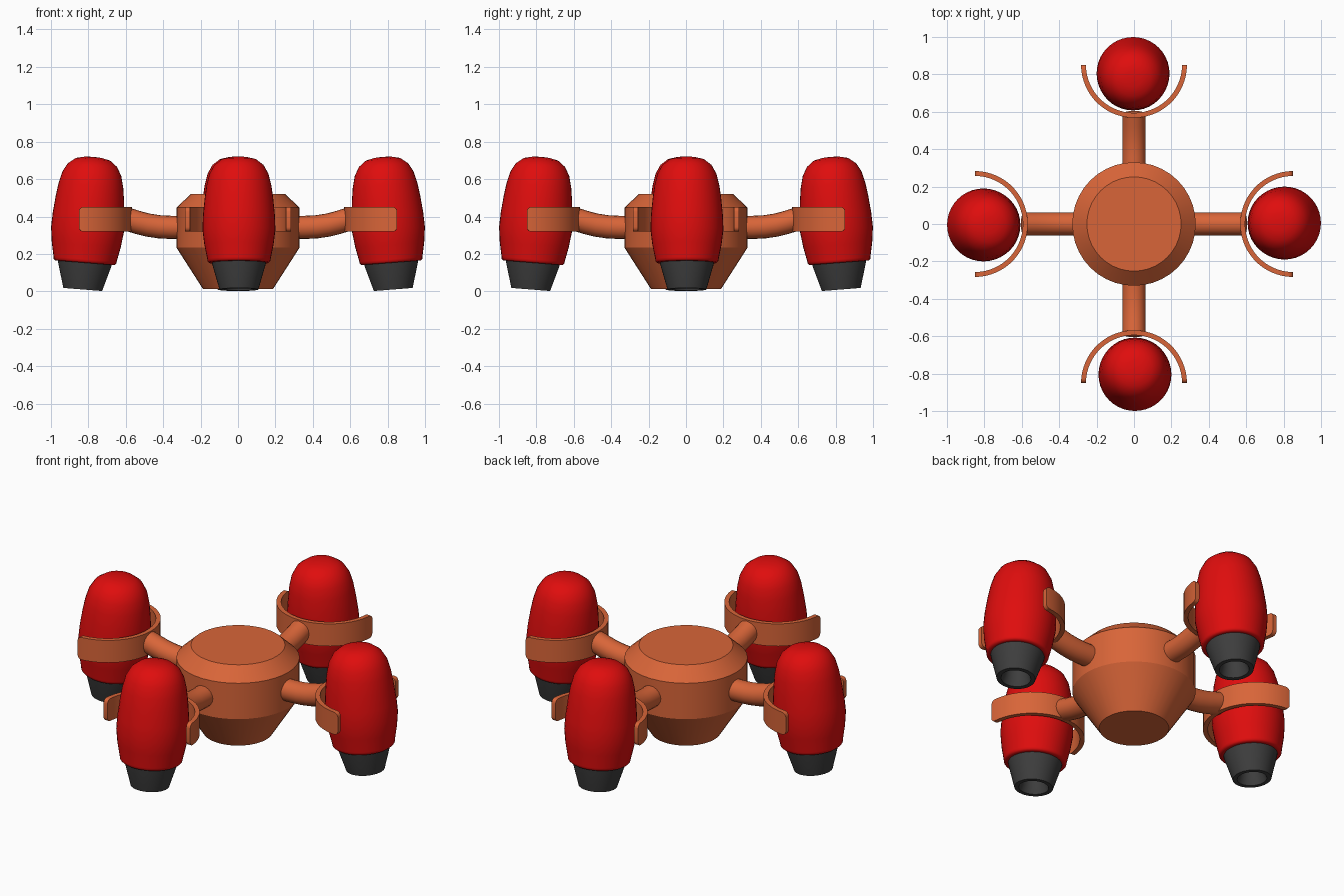
import bpy, bmesh, math
from mathutils import Matrix, Vector

if "Cube" in bpy.data.objects:
    bpy.data.objects.remove(bpy.data.objects["Cube"])


def material(name, rgb):
    m = bpy.data.materials.new(name)
    m.diffuse_color = (*rgb, 1)
    m.use_nodes = True
    m.node_tree.nodes["Principled BSDF"].inputs["Base Color"].default_value = m.diffuse_color
    return m


ORANGE = material("burnt orange", (0.69, 0.13, 0.04))
RED = material("bright red", (0.74, 0.004, 0.004))
GREY = material("dark grey", (0.048, 0.048, 0.048))


def finish(bm, name, mat, matrix=Matrix(), angle=30):
    bmesh.ops.remove_doubles(bm, verts=bm.verts, dist=1e-5)
    bmesh.ops.recalc_face_normals(bm, faces=bm.faces)
    me = bpy.data.meshes.new(name)
    bm.to_mesh(me)
    bm.free()
    me.materials.append(mat)
    me.shade_smooth()
    me.set_sharp_from_angle(angle=math.radians(angle))
    ob = bpy.data.objects.new(name, me)
    ob.matrix_world = matrix
    bpy.context.collection.objects.link(ob)
    return ob


def skin(rings):
    """Bridge successive closed rings of points and cap both ends."""
    bm = bmesh.new()
    vs = [[bm.verts.new(p) for p in ring] for ring in rings]
    n = len(vs[0])
    for a, b in zip(vs, vs[1:]):
        for i in range(n):
            j = (i + 1) % n
            bm.faces.new((a[i], a[j], b[j], b[i]))
    bm.faces.new(vs[0])
    bm.faces.new(vs[-1])
    return bm


def lathe(profile, sides):
    """Turn (radius, height) points around z."""
    return skin([[(r * math.cos(2 * math.pi * i / sides),
                   r * math.sin(2 * math.pi * i / sides), z) for i in range(sides)]
                 for r, z in profile])


def arm_mesh():
    # round tube that leaves the hub level and curves upwards
    path = [(0.27, 0.342), (0.36, 0.342), (0.42, 0.345),
            (0.48, 0.354), (0.535, 0.368), (0.587, 0.384)]
    rings = []
    for k, (x, z) in enumerate(path):
        a, b = path[max(k - 1, 0)], path[min(k + 1, len(path) - 1)]
        t = Vector((b[0] - a[0], 0, b[1] - a[1])).normalized()
        up = Vector((-t.z, 0, t.x))
        rings.append([Vector((x, 0, z)) + 0.062 * (math.cos(q) * Vector((0, 1, 0)) + math.sin(q) * up)
                      for q in (2 * math.pi * i / 20 for i in range(20))])
    return skin(rings)


def clamp_mesh():
    # half-ring band with rounded ends, open side facing outwards
    half, corner, r_out, r_in = 0.066, 0.025, 0.283, 0.257
    ends = [corner * (1 - math.cos(k * math.pi / 8)) for k in range(5)]
    arc = [e / r_out for e in ends]
    arc += [ends[-1] / r_out + (math.pi / 2 - ends[-1] / r_out) * k / 14 for k in range(1, 15)]
    rings = []
    for s in arc + [math.pi - s for s in reversed(arc[:-1])]:
        d = min(s, math.pi - s) * r_out
        u = max(0, 1 - d / corner)
        h = half - corner * (1 - math.sqrt(max(0, 1 - u * u)))
        a = math.pi / 2 + s
        c, w = math.cos(a), math.sin(a)
        rings.append([(0.851 + r * c, r * w, 0.385 + z)
                      for r, z in ((r_out, -h), (r_out, h), (r_in, h), (r_in, -h))])
    return skin(rings)


# Central hub
finish(lathe([(0.187, 0.012), (0.33, 0.235), (0.33, 0.447), (0.252, 0.52)], 40),
       "hub", ORANGE)

# Pod profiles, heights measured from the pivot of the tilt
body = [(0.150, -0.177), (0.160, -0.176), (0.168, -0.168), (0.169, -0.158), (0.185, -0.08),
        (0.195, 0.0), (0.192, 0.08), (0.183, 0.17), (0.173, 0.24), (0.158, 0.30),
        (0.132, 0.347), (0.092, 0.378), (0.045, 0.389), (0.008, 0.391)]
nozzle = [(0.146, -0.165), (0.143, -0.185), (0.104, -0.320), (0.080, -0.320),
          (0.066, -0.27), (0.060, -0.21)]

# Four arms, each with a clamp and a thruster pod leaning in at the top
for i, side in enumerate(("right", "back", "left", "front")):
    turn = Matrix.Rotation(i * math.pi / 2, 4, 'Z')
    tilt = turn @ Matrix.Translation((0.805, 0.005, 0.329)) @ Matrix.Rotation(math.radians(-4.5), 4, 'Y')
    finish(arm_mesh(), side + "_arm", ORANGE, turn)
    finish(clamp_mesh(), side + "_clamp", ORANGE, turn)
    finish(lathe(body, 40), side + "_pod_body", RED, tilt, 50)
    finish(lathe(nozzle, 40), side + "_pod_nozzle", GREY, tilt)
